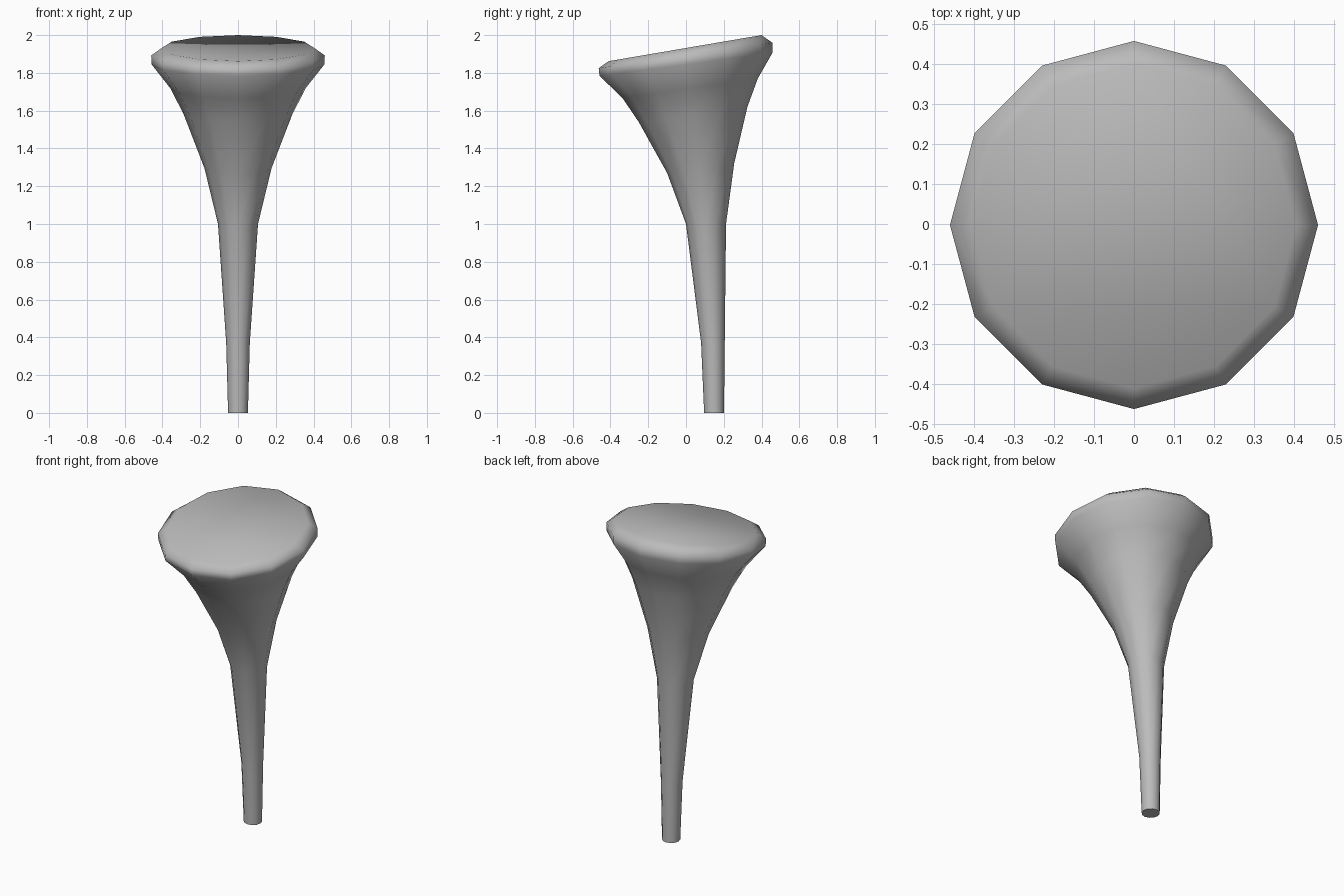
import bpy, bmesh, math

cube = bpy.data.objects.get("Cube")
if cube:
    bpy.data.objects.remove(cube, do_unlink=True)

SIDES = 12

# Tilted rings from foot to rim: front y, front z, back y, back z
RINGS = [
    (0.096, 0.0, 0.201, 0.0),
    (0.08, 0.37, 0.205, 0.37),
    (0.0, 1.0, 0.212, 1.0),
    (-0.10, 1.27, 0.255, 1.32),
    (-0.25, 1.54, 0.325, 1.62),
    (-0.335, 1.665, 0.38, 1.77),
    (-0.458, 1.785, 0.457, 1.905),
    (-0.462, 1.825, 0.457, 1.96),
    (-0.41, 1.862, 0.40, 2.0),
]

gray = bpy.data.materials.new("plain gray")
gray.use_nodes = True
gray.diffuse_color = (0.5, 0.5, 0.5, 1)
gray.node_tree.nodes["Principled BSDF"].inputs["Base Color"].default_value = (0.5, 0.5, 0.5, 1)

bm = bmesh.new()


def add_ring(y0, z0, y1, z1):
    """Circle in a plane tilted between its front and back points."""
    r = (y1 - y0) / 2
    verts = []
    for i in range(SIDES):
        a = math.tau * i / SIDES
        t = (math.sin(a) + 1) / 2
        verts.append(bm.verts.new((r * math.cos(a), y0 + (y1 - y0) * t, z0 + (z1 - z0) * t)))
    return verts


# Stem and flared cup
rings = [add_ring(*ring) for ring in RINGS]
for low, high in zip(rings, rings[1:]):
    for i in range(SIDES):
        j = (i + 1) % SIDES
        bm.faces.new((low[i], low[j], high[j], high[i]))

# Slanted top and flat foot
bm.faces.new(rings[-1])
foot = bm.faces.new(rings[0][::-1])
for face in bm.faces:
    face.smooth = True
foot.smooth = False
for edge in foot.edges:
    edge.smooth = False

mesh = bpy.data.meshes.new("slanted_tee")
bm.to_mesh(mesh)
bm.free()
mesh.materials.append(gray)
tee = bpy.data.objects.new("slanted_tee", mesh)
bpy.context.collection.objects.link(tee)
